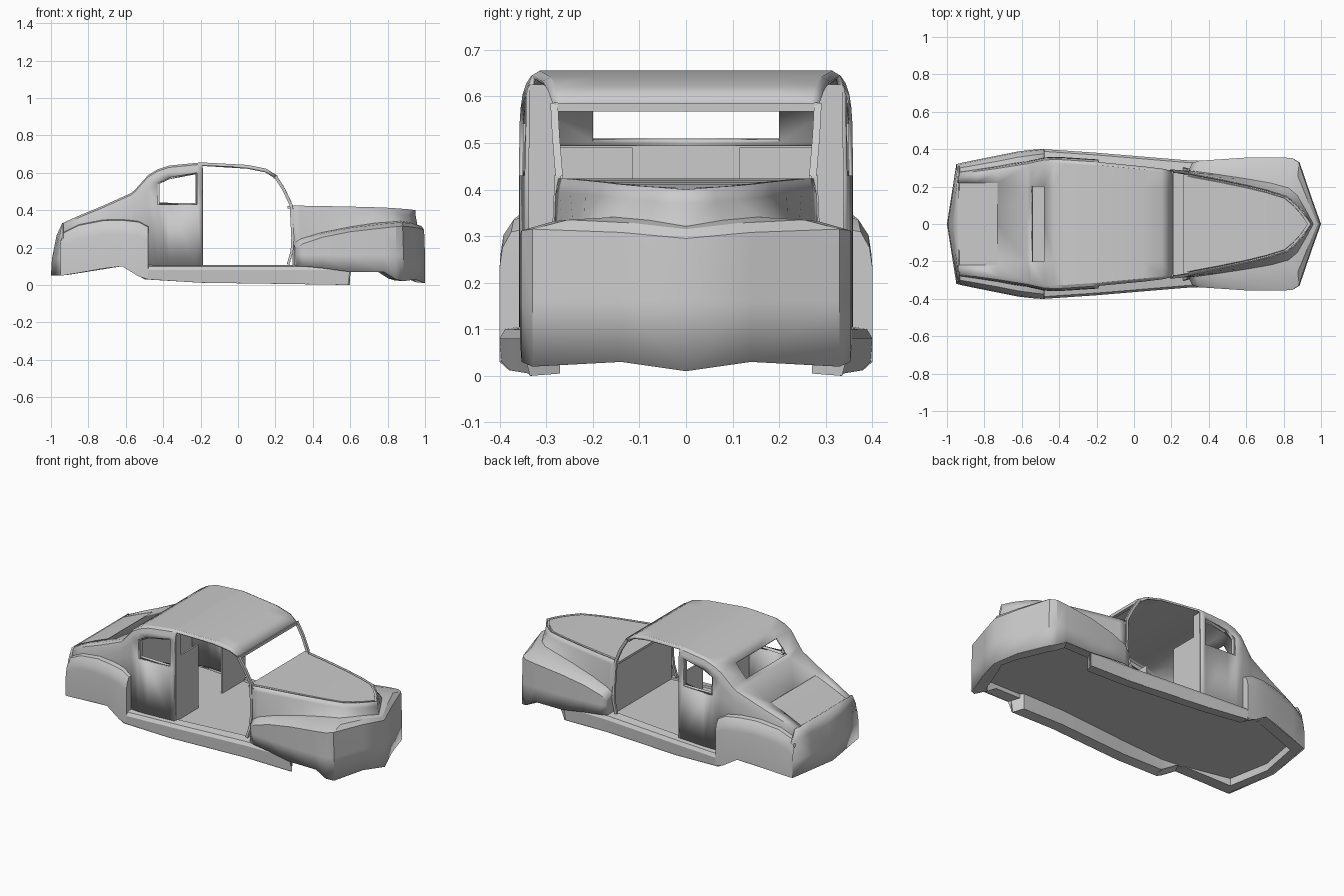
import bpy, bmesh, math
from mathutils import Vector

if "Cube" in bpy.data.objects:
    bpy.data.objects.remove(bpy.data.objects["Cube"])


def finish(name, bm, mirror=True, thick=0.0):
    bmesh.ops.remove_doubles(bm, verts=bm.verts, dist=1e-4)
    bmesh.ops.dissolve_degenerate(bm, edges=bm.edges, dist=1e-4)
    bmesh.ops.recalc_face_normals(bm, faces=bm.faces)
    me = bpy.data.meshes.new(name)
    bm.to_mesh(me)
    bm.free()
    ob = bpy.data.objects.new(name, me)
    bpy.context.collection.objects.link(ob)
    if mirror:
        m = ob.modifiers.new("mirror", 'MIRROR')
        m.use_axis = (False, True, False)
    if thick:
        s = ob.modifiers.new("thickness", 'SOLIDIFY')
        s.thickness = thick
        s.offset = -1
    bpy.ops.object.select_all(action='DESELECT')
    ob.select_set(True)
    bpy.context.view_layer.objects.active = ob
    bpy.ops.object.shade_smooth_by_angle(angle=math.radians(28))
    return ob


def loft(name, sections, hole=lambda i, j: False, thick=0.0):
    """Skin a grid of half-body points, leaving holes; mirrored across y."""
    bm = bmesh.new()
    vs = [[bm.verts.new(p) for p in sec] for sec in sections]
    for i in range(len(vs) - 1):
        for j in range(len(vs[0]) - 1):
            if not hole(i, j):
                bm.faces.new((vs[i][j], vs[i + 1][j], vs[i + 1][j + 1], vs[i][j + 1]))
    return finish(name, bm, True, thick)


def bar(name, pts, w):
    """Square bar along a path, mirrored across y."""
    secs = []
    for k, p in enumerate(pts):
        p = Vector(p)
        d = (Vector(pts[min(k + 1, len(pts) - 1)]) - Vector(pts[max(k - 1, 0)])).normalized()
        a = d.cross(Vector((1, 0, 0)) if abs(d.x) < 0.8 else Vector((0, 1, 0))).normalized()
        b = d.cross(a)
        c = [p + (a * s + b * t) * w / 2 for s, t in ((1, 1), (1, -1), (-1, -1), (-1, 1))]
        secs.append(c + [c[0]])
    return loft(name, secs)


def box(name, x, y, z, mirror=True):
    bm = bmesh.new()
    bmesh.ops.create_cube(bm, size=1)
    for v in bm.verts:
        v.co = [r[0] + (c + 0.5) * (r[1] - r[0]) for c, r in zip(v.co, (x, y, z))]
    return finish(name, bm, mirror)


# Cabin: roof, side walls and sloping tail (x, top z, half width, window top, window bottom)
cabin = [(-.94, .33, .275, .27, .25), (-.84, .375, .29, .30, .28),
         (-.73, .42, .305, .34, .32), (-.57, .492, .33, .42, .38),
         (-.55, .51, .335, .44, .40), (-.48, .588, .35, .51, .43),
         (-.43, .618, .353, .545, .43), (-.37, .638, .351, .575, .43),
         (-.22, .653, .341, .60, .43), (-.19, .655, .339, .602, .43),
         (.05, .642, .316, .59, .43), (.15, .622, .304, .57, .43),
         (.205, .588, .292, .53, .43)]


def cabin_section(x, zt, w, zw, zb):
    yw = .2 if x > -.6 else .22
    return [(x, 0, zt), (x, yw, zt), (x, w - .025, zt), (x, w - .008, zt - .01),
            (x, w, zt - .035), (x, w + .004, zw), (x, w + .006, zb), (x, w + .006, .1)]


def cabin_hole(i, j):
    trunk = i in (0, 1) and j == 0
    back_glass = i == 4 and j == 0
    side_glass = i in (6, 7) and j == 5
    door = i >= 9 and j >= 3
    return trunk or back_glass or side_glass or door


loft("cabin_shell", [cabin_section(*c) for c in cabin], cabin_hole, .012)

# Side window inner frames
bar("side_window_frame", [(-.43, .34, .43), (-.43, .34, .545), (-.37, .337, .575),
                          (-.22, .325, .60), (-.22, .325, .43), (-.43, .34, .43)], .02)

# Trunk lid, set just inside its opening
loft("trunk_lid", [[(x, y, z) for y in (0, .222)]
                   for x, z in ((-.94, .326), (-.84, .371), (-.73, .416))])

# Shallow V rear panel
loft("rear_panel", [[(x + v * f, w * f, z) for f in (0, .5, 1)] for x, z, w, v in
                    ((-1, .05, .32, .05), (-.995, .14, .32, .05),
                     (-.97, .265, .31, .03), (-.94, .33, .275, 0))], thick=.008)

# Rear fenders with closed wheel skirts (x, crown z, outer y, bottom z, inner y)
rear = [(-.95, .235, .32, .05, .29), (-.93, .285, .325, .052, .27), (-.85, .325, .342, .065, .28),
        (-.72, .350, .368, .088, .30), (-.62, .352, .388, .10, .32),
        (-.53, .342, .398, .045, .335), (-.48, .315, .40, .03, .345)]
secs = [[(x, yi, zc), (x, yi * .45 + yo * .55, zc - .006), (x, yo - .006, zc - .04),
         (x, yo, zc - .08), (x, yo, zb)] for x, zc, yo, zb, yi in rear]
secs.append([(-.478, .34, p[2]) for p in secs[-1]])
loft("rear_fender", secs)

# Running boards below the doors
loft("running_board", [[(x, yi, .108), (x, yo - .012, .10), (x, yo, .08), (x, yo - .004, zb)]
                       for x, yi, yo, zb in ((-.48, .345, .40, .03), (-.2, .325, .381, .012),
                                             (.28, .275, .341, .005), (.35, .28, .338, .004),
                                             (.6, .29, .335, 0))])

# Hood edge (x, y, z) paired with fender edge (x, y, top z, bottom z)
nose = [((.285, .275, .424), (.31, .325, .20, .10)), ((.33, .265, .424), (.345, .338, .23, .10)),
        ((.45, .242, .422), (.45, .345, .265, .09)), ((.60, .21, .419), (.60, .355, .295, .07)),
        ((.72, .18, .416), (.78, .356, .315, .07)), ((.82, .148, .412), (.845, .353, .322, .03)),
        ((.87, .105, .408), (.88, .33, .325, .02)), ((.91, .06, .405), (.945, .14, .318, .03)),
        ((.95, 0, .40), (.995, 0, .305, .01))]
deck, fend = [], []
for (hx, hy, hz), (fx, fy, fz, fb) in nose:
    ix = hx - .02 * (hx - .285) / .66
    deck.append([(ix - .01 * (hx > .8), 0, hz), (ix, hy * .5, hz), (ix, hy * .93, hz),
                 (ix, hy * .95, hz - .012), (hx, hy * .97, hz - .012), (hx, hy * .985, hz), (hx, hy, hz)])
    top = fz + .01
    vx, vy = hx + (fx - hx) * .2, hy + (fy - hy) * .22
    cx, cy = hx + (fx - hx) * .7, hy + (fy - hy) * .66
    fend.append([(hx, hy, hz), (hx, hy + .006 * (hy > 0), hz - .03), (vx, vy, top + .006),
                 (cx, cy, top), (fx, fy, fz - .01), (fx + .005 * (hx > .86), fy, .16),
                 (fx + .005 * (hx > .86), fy, fb)])
loft("hood", deck)
loft("front_fender_and_nose", fend, thick=.006)
# Back end of the front fenders and the bulkhead behind the hood
loft("fender_back", [fend[0], [(.30, .27, p[2]) for p in fend[0]]])
box("bulkhead", (.292, .30), (-.278, .278), (.1, .41), False)

# Windshield frame and front door posts
bar("windshield_pillar", [(.20, .283, .582), (.245, .279, .51), (.285, .272, .425)], .016)
bar("door_post", [(.283, .275, .43), (.292, .283, .25), (.288, .29, .18), (.268, .294, .11)], .014)
box("windshield_header", (.19, .21), (-.282, .282), (.568, .586), False)
box("cowl_bar", (.265, .295), (-.274, .274), (.408, .422), False)

# Partial partitions behind the doors and the rear cabin wall
box("partition", (-.197, -.187), (.115, .338), (.1, .49))
box("door_pillar", (-.197, -.187), (.285, .336), (.1, .625))
box("rear_bulkhead", (-.55, -.54), (-.325, .325), (.1, .495), False)

# Underside: flat lip around the edge, step and floor pan
edge = [(-1, 0, .05), (-.95, .32, .05), (-.62, .388, .10), (-.5, .4, .03), (-.2, .38, .012),
        (.3, .338, .005), (.59, .335, 0), (.605, .353, .07), (.78, .355, .07),
        (.845, .353, .03), (.88, .33, .02), (.95, .14, .03), (1, 0, .01)]
under = []
for x, y, z in edge:
    xi, yi = x * .95, max(0, y - .065)
    under.append([(x, y, z), (xi, yi, z + .005), (xi, yi, .1), (xi, 0, .1)])
loft("floor_pan", under)
